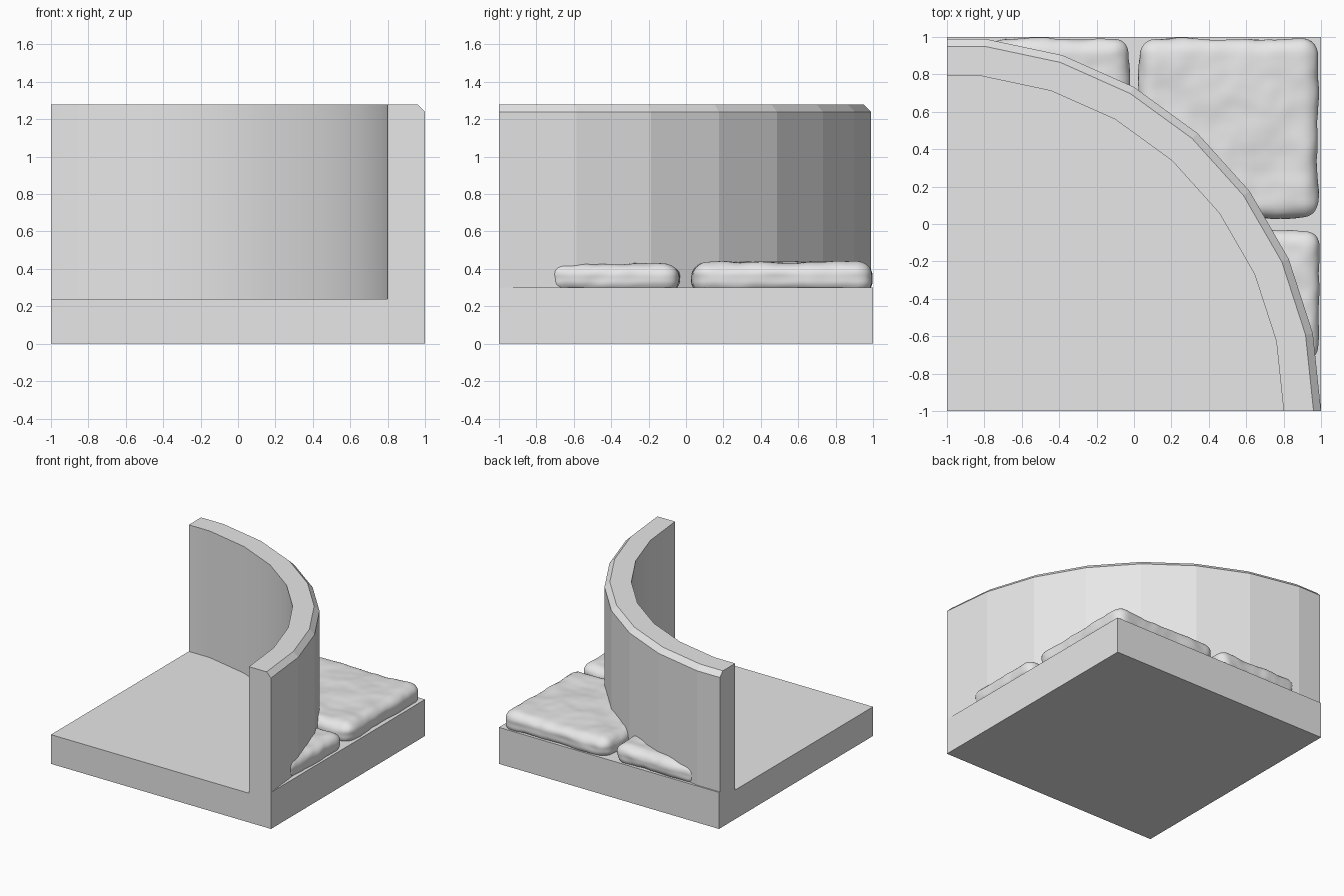
import bpy, bmesh, math
from mathutils import Vector, noise

cube = bpy.data.objects.get("Cube")
if cube:
    bpy.data.objects.remove(cube, do_unlink=True)

grey = bpy.data.materials.new("plain grey")
grey.use_nodes = True
grey.diffuse_color = (0.8, 0.8, 0.8, 1)
grey.node_tree.nodes["Principled BSDF"].inputs["Base Color"].default_value = (0.8, 0.8, 0.8, 1)

FLOOR, GROUND, TOP, BEVEL = 0.24, 0.30, 1.28, 0.04
R_IN, R_OUT = 1.8, 2.0


def finish(bm, name):
    bmesh.ops.recalc_face_normals(bm, faces=bm.faces)
    mesh = bpy.data.meshes.new(name)
    bm.to_mesh(mesh)
    bm.free()
    mesh.materials.append(grey)
    obj = bpy.data.objects.new(name, mesh)
    bpy.context.collection.objects.link(obj)
    return obj


# Base and curved wall as one solid; the arc is centred on the front left corner
def build_base():
    bm = bmesh.new()
    profile = [(R_IN, FLOOR), (R_IN, TOP), (R_OUT - BEVEL, TOP),
               (R_OUT, TOP - BEVEL), (R_OUT, GROUND)]
    angles = [0] + [math.radians(6 + 12 * i) for i in range(8)]
    rings = []
    for a in angles:
        ring = []
        for r, z in profile:
            # the first ring lies mid-facet, where the tile is cut off
            rr = r * math.cos(math.radians(6)) if a == 0 else r
            ring.append(bm.verts.new((-1 + rr * math.sin(a), -1 + rr * math.cos(a), z)))
        rings.append(ring)
    for a, b in zip(rings, rings[1:]):
        for k in range(len(profile) - 1):
            f = bm.faces.new((a[k], b[k], b[k + 1], a[k + 1]))
            f.smooth = k == 0
    fl, fr, br, bl = [bm.verts.new((x, y, 0)) for x, y in ((-1, -1), (1, -1), (1, 1), (-1, 1))]
    floor_corner = bm.verts.new((-1, -1, FLOOR))
    ground_right = bm.verts.new((1, 1, GROUND))
    ground_left = bm.verts.new((-1, 1, GROUND))
    first, last = rings[0], rings[-1]
    for loop in ([floor_corner] + [r[0] for r in rings],           # inner floor
                 [r[-1] for r in rings] + [ground_right, ground_left],  # outer ground
                 [fl, fr, br, bl],                                 # underside
                 [fl, fr] + last[::-1] + [floor_corner],           # front
                 [fl, bl, ground_left] + first[::-1] + [floor_corner],  # left
                 [fr, br, ground_right, last[-1]],                 # right
                 [br, bl, ground_left, ground_right]):             # back
        bm.faces.new(loop)
    bm.normal_update()
    bmesh.ops.recalc_face_normals(bm, faces=bm.faces)
    for e in bm.edges:
        e.smooth = e.calc_face_angle(0) < math.radians(30)
    finish(bm, "curved_wall_base")


# Worn paving stone: a rounded, slightly lumpy slab ending inside the wall
def build_stone(name, x0, x1, y0, y1, top):
    bm = bmesh.new()
    bmesh.ops.create_cube(bm, size=2)
    bmesh.ops.subdivide_edges(bm, edges=bm.edges[:], cuts=36, use_grid_fill=True)
    bottom = 0.26
    centre = Vector(((x0 + x1) / 2, (y0 + y1) / 2, (top + bottom) / 2))
    half = Vector(((x1 - x0) / 2, (y1 - y0) / 2, (top - bottom) / 2))
    radius = Vector((0.09, 0.09, 0.075))
    for v in bm.verts:
        q = Vector([c * h for c, h in zip(v.co, half)])
        core = Vector([max(r - h, min(h - r, c)) for c, h, r in zip(q, half, radius)])
        d = Vector([(a - b) / r for a, b, r in zip(q, core, radius)]).normalized()
        p = centre + core + Vector([a * r for a, r in zip(d, radius)])
        wobble = noise.noise(p * 5) * 0.012 + noise.noise(p * 13) * 0.005
        p += d * (wobble - 0.006)
        arm = Vector((p.x + 1, p.y + 1))
        if arm.length < 1.9:
            arm = arm.normalized() * 1.9
        v.co = (arm.x - 1, arm.y - 1, p.z)
    for f in bm.faces:
        f.smooth = True
    finish(bm, name)


build_base()
build_stone("corner_stone", 0.02, 0.99, 0.03, 0.995, 0.44)
build_stone("back_stone", -0.78, -0.02, 0.55, 0.998, 0.435)
build_stone("side_stone", 0.55, 0.998, -0.74, -0.03, 0.435)
